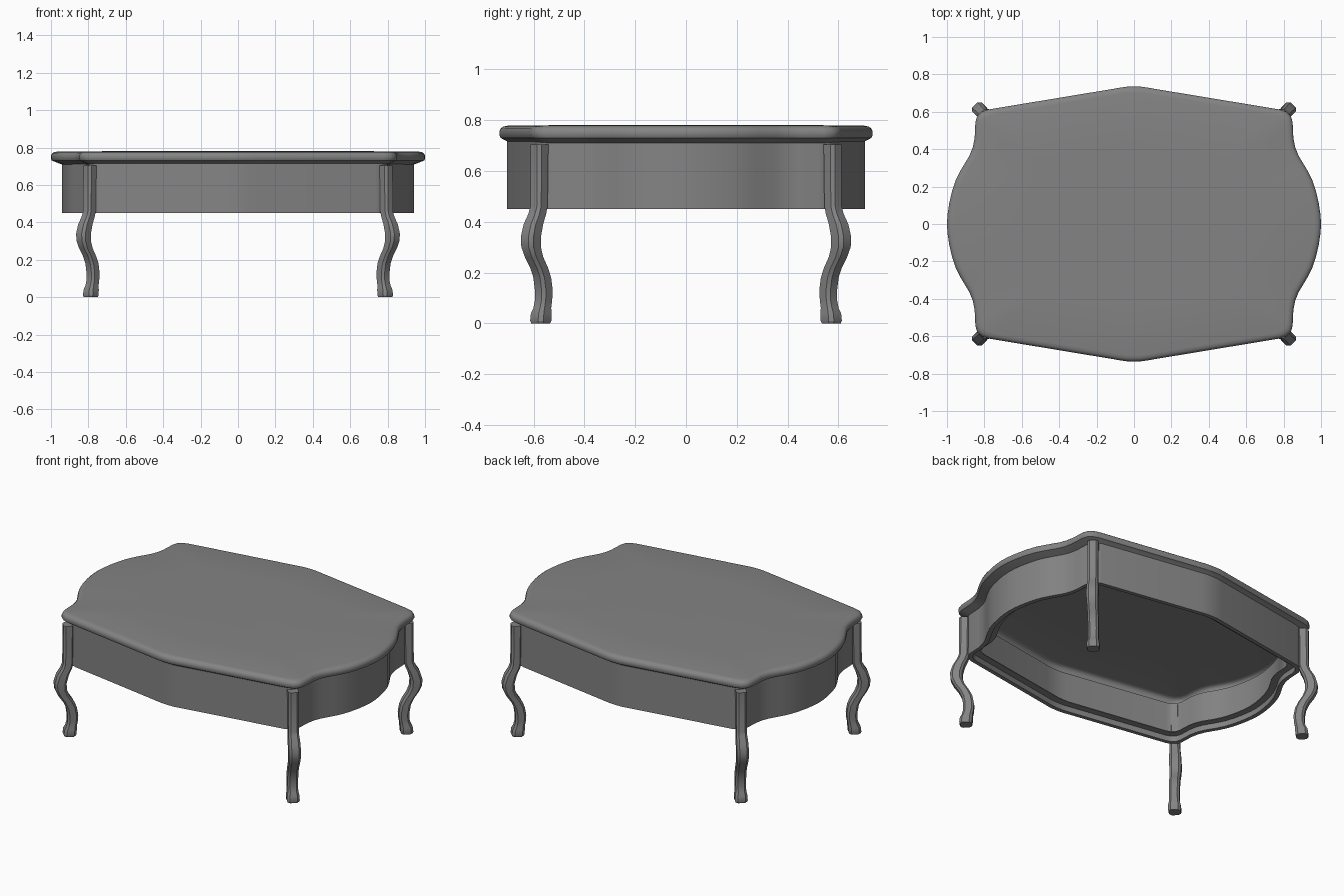
import bpy, bmesh, math

if "Cube" in bpy.data.objects:
    bpy.data.objects.remove(bpy.data.objects["Cube"])

# Quarter outline of the top, from the middle of the back to the middle of the right end
QUARTER = [(0, .735), (.04, .734), (.08, .728), (.12, .721), (.78, .612), (.815, .6),
           (.838, .578), (.848, .545), (.852, .46), (.862, .41), (.88, .365), (.925, .29),
           (.953, .235), (.973, .175), (.988, .11), (.997, .05), (1, 0)]

# Dark grey finish
finish = bpy.data.materials.new("dark_finish")
finish.diffuse_color = (.23, .23, .23, 1)
finish.use_nodes = True
finish.node_tree.nodes["Principled BSDF"].inputs["Base Color"].default_value = finish.diffuse_color


def full_outline():
    q = QUARTER
    right = q + [(x, -y) for x, y in reversed(q[:-1])]
    return right + [(-x, y) for x, y in reversed(right[1:-1])]


def loft(name, rings, cap_start=True, cap_end=True, angle=35):
    bm = bmesh.new()
    rows = [[bm.verts.new(p) for p in r] for r in rings]
    n = len(rows[0])
    for a, b in zip(rows, rows[1:]):
        for i in range(n):
            j = (i + 1) % n
            bm.faces.new((a[i], a[j], b[j], b[i]))
    if cap_start:
        bm.faces.new(rows[0])
    if cap_end:
        bm.faces.new(rows[-1])
    bmesh.ops.recalc_face_normals(bm, faces=bm.faces)
    me = bpy.data.meshes.new(name)
    bm.to_mesh(me)
    bm.free()
    me.materials.append(finish)
    ob = bpy.data.objects.new(name, me)
    bpy.context.collection.objects.link(ob)
    bpy.ops.object.select_all(action='DESELECT')
    ob.select_set(True)
    bpy.context.view_layer.objects.active = ob
    bpy.ops.object.shade_smooth_by_angle(angle=math.radians(angle))
    return ob


def scaled_rings(profile):
    return [[(x * sx, y * sy, z) for x, y in full_outline()] for z, sx, sy in profile]


# Hollow table top with undercut lower edge and rounded upper edge
loft("table_top", scaled_rings([
    (.71, .942, .95), (.718, .965, .962), (.73, .995, .993), (.74, 1, 1), (.755, 1, 1),
    (.767, .995, .993), (.775, .984, .978), (.778, .965, .955), (.781, .6, .6)]), False)

# Apron: thin wall with a stepped lip turned inwards at the bottom
loft("apron", scaled_rings([
    (.715, .942, .96), (.45, .942, .96), (.45, .915, .925), (.485, .915, .925),
    (.485, .875, .865), (.49, .875, .865), (.49, .935, .95), (.715, .935, .95),
    (.715, .942, .96)]), False, False)

# Curved legs: height, sideways centre, half width
LEG = [(.705, .577, .031), (.46, .579, .030), (.43, .586, .031), (.39, .601, .034),
       (.34, .611, .035), (.30, .610, .034), (.26, .598, .032), (.22, .579, .031),
       (.18, .566, .031), (.13, .560, .031), (.09, .561, .030), (.06, .566, .031),
       (.04, .570, .036), (.01, .572, .037), (0, .572, .033)]


def leg_rings(sx, sy):
    rings = []
    for z, c, h in LEG:
        k = h * .6
        section = [(h, k), (k, h), (-k, h), (-h, k), (-h, -k), (-k, -h), (k, -h), (h, -k)]
        r = math.sqrt(.5)
        rings.append([(sx * (c + .215 + (u - v) * r), sy * (c + (u + v) * r), z)
                      for u, v in section])
    return rings


for fb, sy in (("front", -1), ("back", 1)):
    for lr, sx in (("left", -1), ("right", 1)):
        loft(f"{fb}_{lr}_leg", leg_rings(sx, sy), angle=30)
